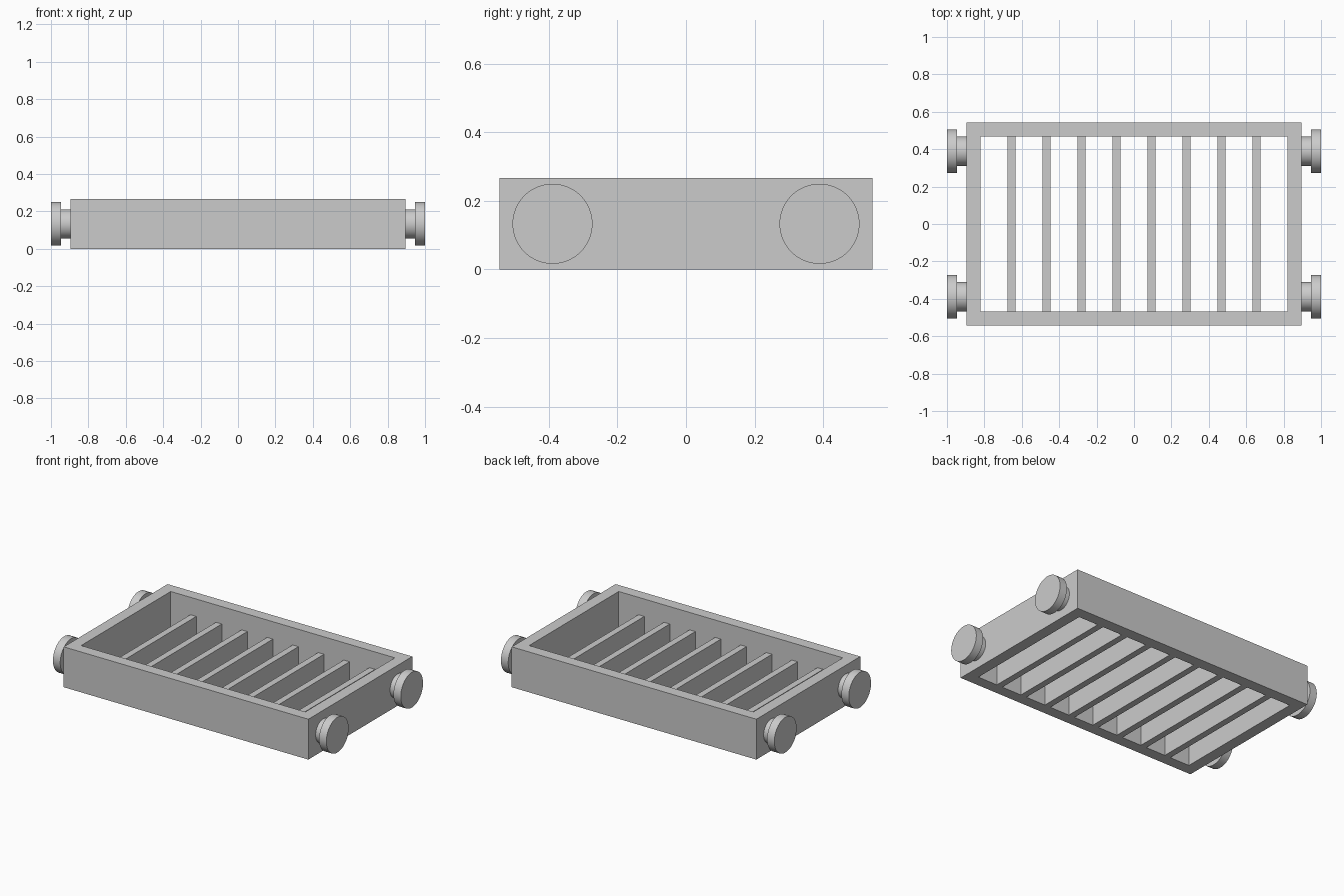
import bpy
import math

if "Cube" in bpy.data.objects:
    bpy.data.objects.remove(bpy.data.objects["Cube"])

grey = bpy.data.materials.new("light_grey")
grey.diffuse_color = (0.6, 0.6, 0.6, 1)
grey.use_nodes = True
grey.node_tree.nodes["Principled BSDF"].inputs["Base Color"].default_value = grey.diffuse_color


def box(name, lo, hi):
    """Axis-aligned box between two corners."""
    centre = [(a + b) / 2 for a, b in zip(lo, hi)]
    bpy.ops.mesh.primitive_cube_add(size=1, location=centre)
    ob = bpy.context.object
    ob.name = name
    ob.scale = [b - a for a, b in zip(lo, hi)]
    bpy.ops.object.transform_apply(location=False, rotation=False, scale=True)
    ob.data.materials.append(grey)
    return ob


def disc(name, x0, x1, y, radius):
    """Smooth cylinder lying along x."""
    bpy.ops.mesh.primitive_cylinder_add(
        vertices=64, radius=radius, depth=abs(x1 - x0),
        location=((x0 + x1) / 2, y, 0.133), rotation=(0, math.pi / 2, 0))
    ob = bpy.context.object
    ob.name = name
    ob.data.materials.append(grey)
    bpy.ops.object.shade_smooth_by_angle(angle=math.radians(30))


# Frame: outer and inner rectangles joined into an open ring
X, Y, IX, IY, H = 0.895, 0.543, 0.82, 0.468, 0.267
corners = [(-1, -1), (1, -1), (1, 1), (-1, 1)]
verts = [(sx * w, sy * d, z) for z in (0, H)
         for w, d in ((X, Y), (IX, IY)) for sx, sy in corners]
faces = []
for i in range(4):
    j = (i + 1) % 4
    faces += [(i, j, j + 8, i + 8),                # outer wall
              (j + 4, i + 4, i + 12, j + 12),      # inner wall
              (i + 8, j + 8, j + 12, i + 12),      # top rim
              (j, i, i + 4, j + 4)]                # bottom rim
mesh = bpy.data.meshes.new("frame")
mesh.from_pydata(verts, [], faces)
mesh.materials.append(grey)
frame = bpy.data.objects.new("frame", mesh)
bpy.context.collection.objects.link(frame)

# Slats across the open floor
for i in range(8):
    x = (i - 3.5) * 0.187
    box(f"slat_{i + 1}", (x - 0.0215, -IY, 0), (x + 0.0215, IY, 0.152))

# Wheels: narrow hub plus wide flange at each corner
for sx, side in ((-1, "left"), (1, "right")):
    for sy, end in ((-1, "front"), (1, "back")):
        disc(f"{end}_{side}_hub", sx * X, sx * 0.947, sy * 0.389, 0.078)
        disc(f"{end}_{side}_wheel", sx * 0.947, sx * 1.0, sy * 0.389, 0.1165)
